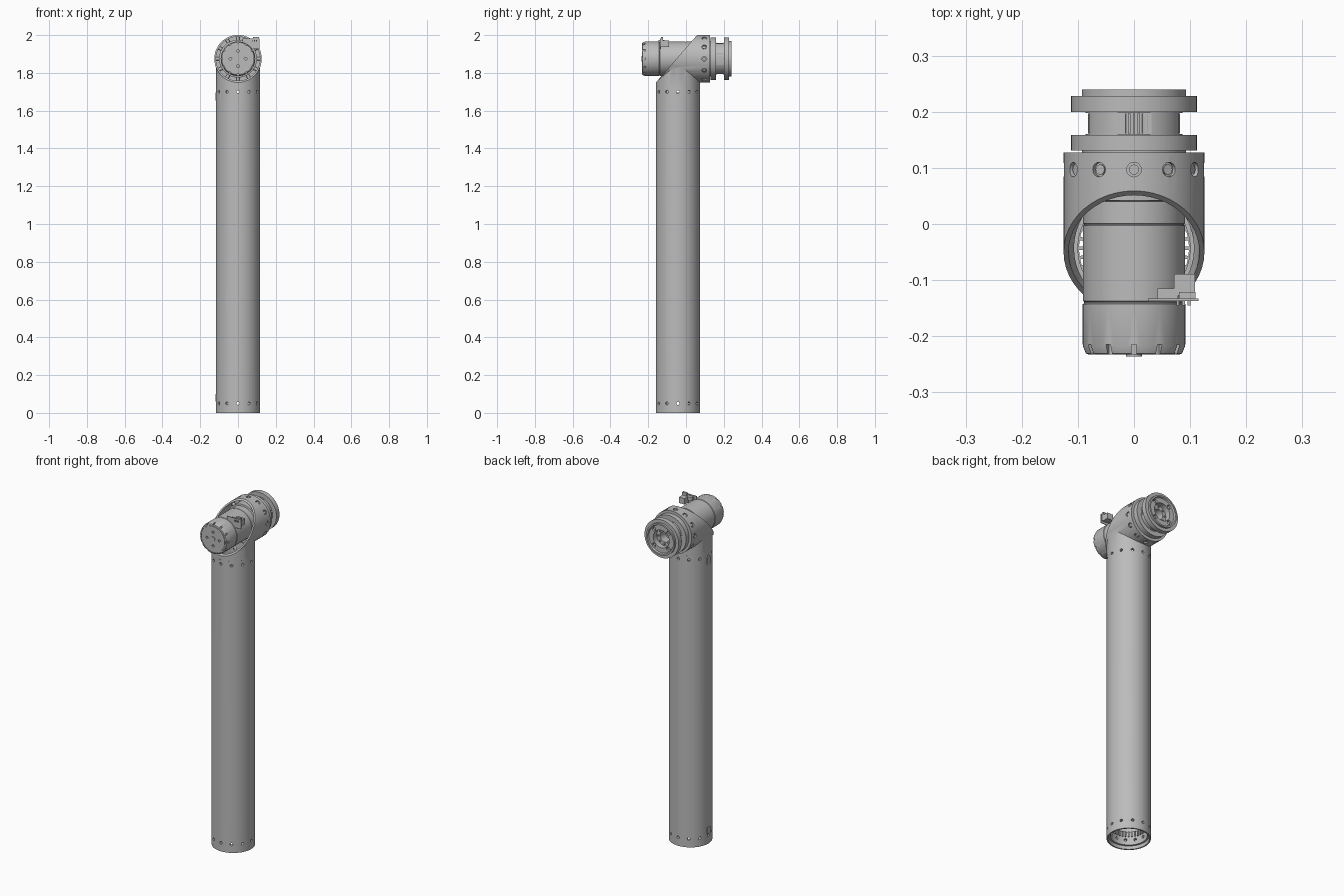
import bpy, bmesh
from math import sin, cos, pi, radians
from mathutils import Matrix, Vector

cube = bpy.data.objects.get("Cube")
if cube:
    bpy.data.objects.remove(cube)

grey = bpy.data.materials.new("machined grey")
grey.use_nodes = True
grey.diffuse_color = (0.5, 0.5, 0.5, 1)
grey.node_tree.nodes["Principled BSDF"].inputs["Base Color"].default_value = (0.5, 0.5, 0.5, 1)

TUBE_Y = -0.043    # axis of the long tube
HEAD_Z = 1.875     # axis of the joint head


def finish(name, bm):
    bmesh.ops.recalc_face_normals(bm, faces=bm.faces)
    mesh = bpy.data.meshes.new(name)
    bm.to_mesh(mesh)
    bm.free()
    mesh.materials.append(grey)
    obj = bpy.data.objects.new(name, mesh)
    bpy.context.collection.objects.link(obj)
    return obj


def place(axis, r, a, h):
    """Point at radius r, angle a and distance h along the tube or head axis."""
    if axis == "tube":
        return Vector((r * sin(a), TUBE_Y + r * cos(a), h))
    return Vector((r * sin(a), h, HEAD_Z + r * cos(a)))


def lathe(name, axis, profile, closed=False, n=48):
    """Turned part from (radius, height) points; closed makes a hollow ring."""
    bm = bmesh.new()
    rings = [[bm.verts.new(place(axis, r, 2 * pi * i / n, h)) for i in range(n)] for r, h in profile]
    pairs = list(zip(rings, rings[1:]))
    if closed:
        pairs.append((rings[-1], rings[0]))
    else:
        bm.faces.new(rings[0])
        bm.faces.new(rings[-1])
    for a, b in pairs:
        for i in range(n):
            j = (i + 1) % n
            bm.faces.new((a[i], a[j], b[j], b[i]))
    return finish(name, bm)


def rod(name, axis, r, h0, h1):
    return lathe(name, axis, [(r, h0), (r, h1)])


def radial(name, axis, count, r0, r1, h, size, start=0.0, box=None):
    """Rods (or boxes of width, length) pointing outward around an axis."""
    bm = bmesh.new()
    for i in range(count):
        a = start + 2 * pi * i / count
        out = place(axis, 1, a, h) - place(axis, 0, a, h)
        along = Vector((0, 0, 1)) if axis == "tube" else Vector((0, 1, 0))
        side = along.cross(out)
        m = Matrix((side, along, out)).transposed().to_4x4()
        m.translation = place(axis, (r0 + r1) / 2, a, h)
        if box:
            bmesh.ops.create_cube(bm, size=1, matrix=m @ Matrix.Diagonal((*box, r1 - r0, 1)))
        else:
            bmesh.ops.create_cone(bm, cap_ends=True, segments=16, radius1=size, radius2=size,
                                  depth=r1 - r0, matrix=m)
    return finish(name, bm)


def axial(name, count, ring_r, size, y0, y1, start=0.0, sides=16):
    """Small rods parallel to the head axis, set on a circle."""
    bm = bmesh.new()
    for i in range(count):
        p = place("head", ring_r, start + 2 * pi * i / count, (y0 + y1) / 2)
        m = Matrix.Translation(p) @ Matrix.Rotation(pi / 2, 4, "X")
        bmesh.ops.create_cone(bm, cap_ends=True, segments=sides, radius1=size, radius2=size,
                              depth=y1 - y0, matrix=m)
    return finish(name, bm)


def block(name, centre, size, tilt=0.0):
    bm = bmesh.new()
    m = Matrix.Translation(centre) @ Matrix.Rotation(tilt, 4, "X") @ Matrix.Diagonal((*size, 1))
    bmesh.ops.create_cube(bm, size=1, matrix=m)
    return finish(name, bm)


def combine(target, operation, *tools):
    """Apply booleans in order and discard the tools."""
    for tool in tools:
        mod = target.modifiers.new("cut", "BOOLEAN")
        mod.operation, mod.object, mod.solver = operation, tool, "EXACT"
        bpy.context.view_layer.update()
        evaluated = target.evaluated_get(bpy.context.evaluated_depsgraph_get())
        target.data = bpy.data.meshes.new_from_object(evaluated)
        target.modifiers.clear()
        bpy.data.objects.remove(tool)
    return target


# Long hollow tube with drilled ends and inner coupling rings
tube = lathe("long_tube", "tube", [(0.117, 0), (0.117, 1.725), (0.109, 1.725), (0.109, 0)], True)
lower = lathe("lower_coupling", "tube", [(0.1085, 0.02), (0.1085, 0.1), (0.098, 0.1), (0.098, 0.02)], True)
for part, heights in ((tube, (0.05, 1.70)), (lower, (0.05,))):
    for h in heights:
        combine(part, "DIFFERENCE", radial("drill", "tube", 12, 0.08, 0.14, h, 0.008))
radial("coupling_ribs", "tube", 36, 0.09, 0.099, 0.083, 0, box=(0.006, 0.03))
for h in (0.08, 1.675):
    block("side_tab", (-0.118, TUBE_Y, h), (0.004, 0.025, 0.04))

# Elbow housing: two crossing cylinders, sliced on a slant and hollowed
elbow = rod("elbow_housing", "tube", 0.1168, 1.72, HEAD_Z)
combine(elbow, "UNION", rod("barrel", "head", 0.1255, -0.17, 0.127))
slant = radians(49)
normal = Vector((0, -sin(slant), cos(slant)))
combine(elbow, "DIFFERENCE",
        block("slice", Vector((0, -0.05, HEAD_Z)) + normal * 0.4, (0.8, 0.8, 0.8), slant),
        rod("hollow_barrel", "head", 0.1165, -0.3, 0.112),
        rod("hollow_neck", "tube", 0.107, 1.6, HEAD_Z),
        radial("bolt_holes", "head", 12, 0.112, 0.14, 0.097, 0.013))
radial("elbow_bolts", "head", 12, 0.1, 0.121, 0.097, 0.009)
lip = lathe("elbow_spigot", "tube", [(0.1085, 1.67), (0.1085, 1.74), (0.1, 1.74), (0.1, 1.67)], True)
combine(lip, "DIFFERENCE", radial("drill", "tube", 12, 0.08, 0.14, 1.70, 0.008))

# Motor body with seams and a chamfered, notched end cap
lathe("motor_body", "head", [(0.089, -0.139), (0.091, -0.137), (0.091, -0.003), (0.0895, -0.002),
      (0.0895, 0), (0.091, 0.001), (0.091, 0.04), (0.1, 0.042), (0.1, 0.115)])
cap = lathe("motor_end_cap", "head", [(0.08, -0.233), (0.086, -0.231), (0.0915, -0.217),
            (0.0915, -0.143), (0.089, -0.141), (0.089, -0.138)])
combine(cap, "DIFFERENCE",
        radial("notches", "head", 12, 0.082, 0.11, -0.228, 0, box=(0.009, 0.026)),
        axial("cap_holes", 4, 0.04, 0.007, -0.25, -0.225),
        lathe("cap_groove", "head", [(0.079, -0.25), (0.079, -0.230), (0.076, -0.230), (0.076, -0.25)], True))
rod("cap_centre_button", "head", 0.014, -0.2365, -0.23)

# Output flange: stepped discs with a dished and bored face
flange = lathe("output_flange", "head", [
    (0.093, 0.11), (0.093, 0.131), (0.112, 0.131), (0.112, 0.159), (0.086, 0.159), (0.086, 0.2),
    (0.112, 0.2), (0.112, 0.228), (0.093, 0.228), (0.093, 0.24), (0.084, 0.24), (0.080, 0.232),
    (0.052, 0.232), (0.052, 0.2), (0.03, 0.2), (0.03, 0.15)])
combine(flange, "DIFFERENCE",
        axial("face_holes", 4, 0.067, 0.012, 0.215, 0.25, pi / 4),
        radial("windows", "head", 4, 0.078, 0.1, 0.179, 0, box=(0.062, 0.037)))
radial("window_teeth", "head", 60, 0.074, 0.082, 0.179, 0, box=(0.004, 0.036))
axial("flange_bolts", 4, 0.067, 0.008, 0.21, 0.226, pi / 4, 6)
axial("hub_bolts", 8, 0.041, 0.005, 0.198, 0.206, 0, 12)

# Small sensor board on the motor's upper left side
block("sensor_board", (0.07, -0.135, 1.955), (0.09, 0.004, 0.055))
block("sensor_chip", (0.06, -0.124, 1.965), (0.036, 0.018, 0.02))
block("sensor_body", (0.09, -0.108, 1.955), (0.038, 0.038, 0.035))
block("sensor_clip", (0.095, -0.127, 1.965), (0.03, 0.012, 0.05))
for x in (0.078, 0.088, 0.098):
    block("sensor_pin", (x, -0.141, 1.97), (0.005, 0.008, 0.008))

# Smooth round surfaces, keeping machined edges crisp
for obj in bpy.context.view_layer.objects:
    obj.select_set(obj.type == "MESH")
bpy.context.view_layer.objects.active = tube
bpy.ops.object.shade_smooth_by_angle(angle=radians(30))
